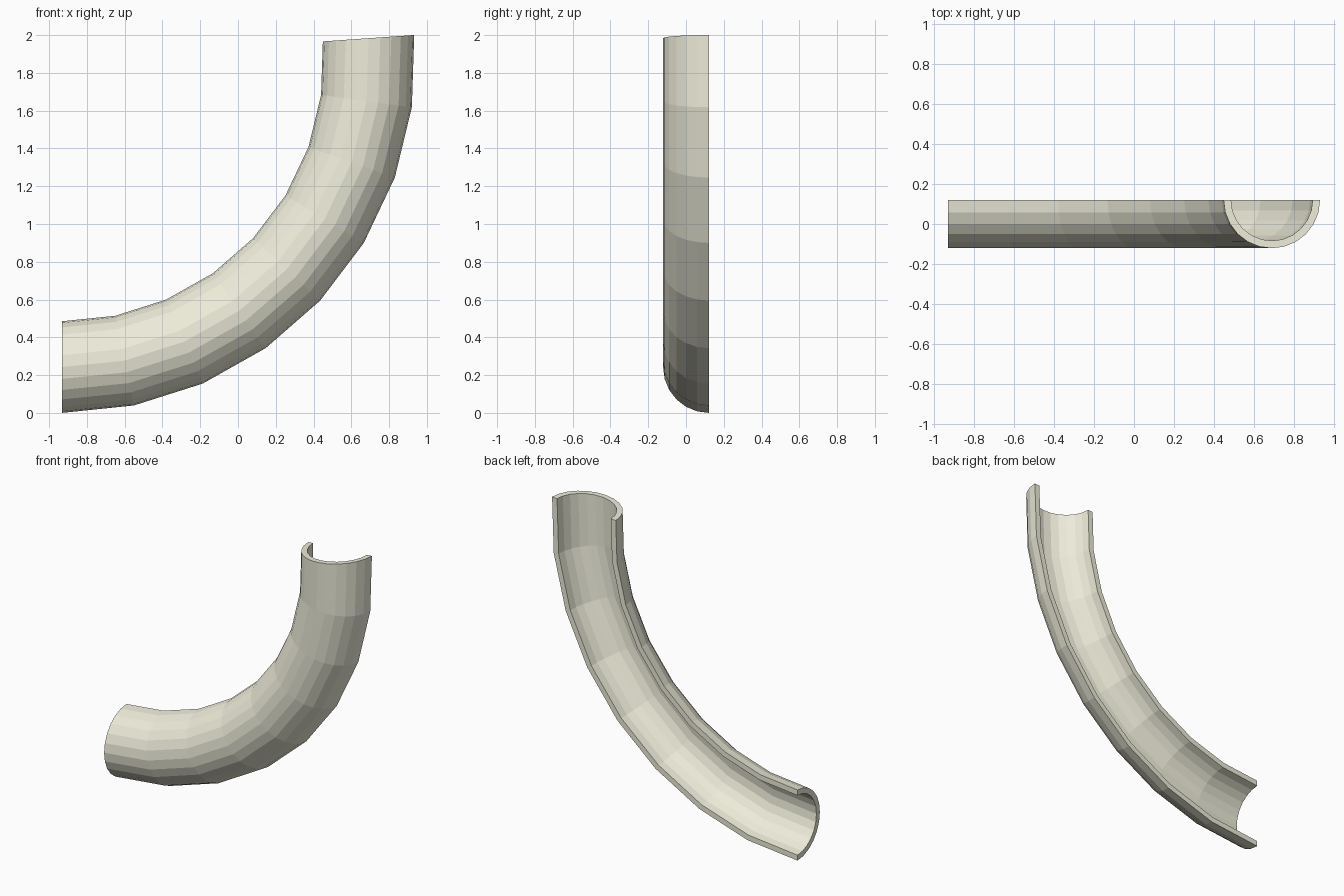
import bpy, bmesh
from math import sin, cos, pi, radians

if "Cube" in bpy.data.objects:
    bpy.data.objects.remove(bpy.data.objects["Cube"])

BEND_R, OUTER, INNER = 1.6275, 0.2425, 0.205   # bend radius, tube radii
SWEEP, STEPS, SIDES = radians(94), 8, 12
CX, CZ, RIM_Y = -0.9325, 1.87, 0.121           # bend centre, open rim plane

# Half-round channel cross-section: (radial offset, y)
angles = [pi * k / SIDES for k in range(SIDES + 1)]
profile = [(OUTER * cos(a), RIM_Y - OUTER * sin(a)) for a in angles]
profile += [(INNER * cos(a), RIM_Y - INNER * sin(a)) for a in reversed(angles)]

# Sweep the section along the bend
bm = bmesh.new()
rings = []
for i in range(STEPS + 1):
    t = SWEEP * i / STEPS
    rings.append([bm.verts.new((CX + (BEND_R + r) * sin(t), y,
                                CZ - (BEND_R + r) * cos(t))) for r, y in profile])
n = len(profile)
for a, b in zip(rings, rings[1:]):
    for j in range(n):
        k = (j + 1) % n
        bm.faces.new((a[j], a[k], b[k], b[j]))

# Close the wall thickness at both ends
for ring in (rings[0], rings[-1]):
    for j in range(SIDES):
        bm.faces.new((ring[j], ring[j + 1], ring[n - 2 - j], ring[n - 1 - j]))

bmesh.ops.recalc_face_normals(bm, faces=bm.faces)
mesh = bpy.data.meshes.new("curved_half_pipe")
bm.to_mesh(mesh)
bm.free()
bpy.context.collection.objects.link(bpy.data.objects.new("curved_half_pipe", mesh))

# Pale cream finish
mat = bpy.data.materials.new("cream")
mat.diffuse_color = (0.85, 0.84, 0.70, 1)
mat.use_nodes = True
mat.node_tree.nodes["Principled BSDF"].inputs["Base Color"].default_value = mat.diffuse_color
mesh.materials.append(mat)
